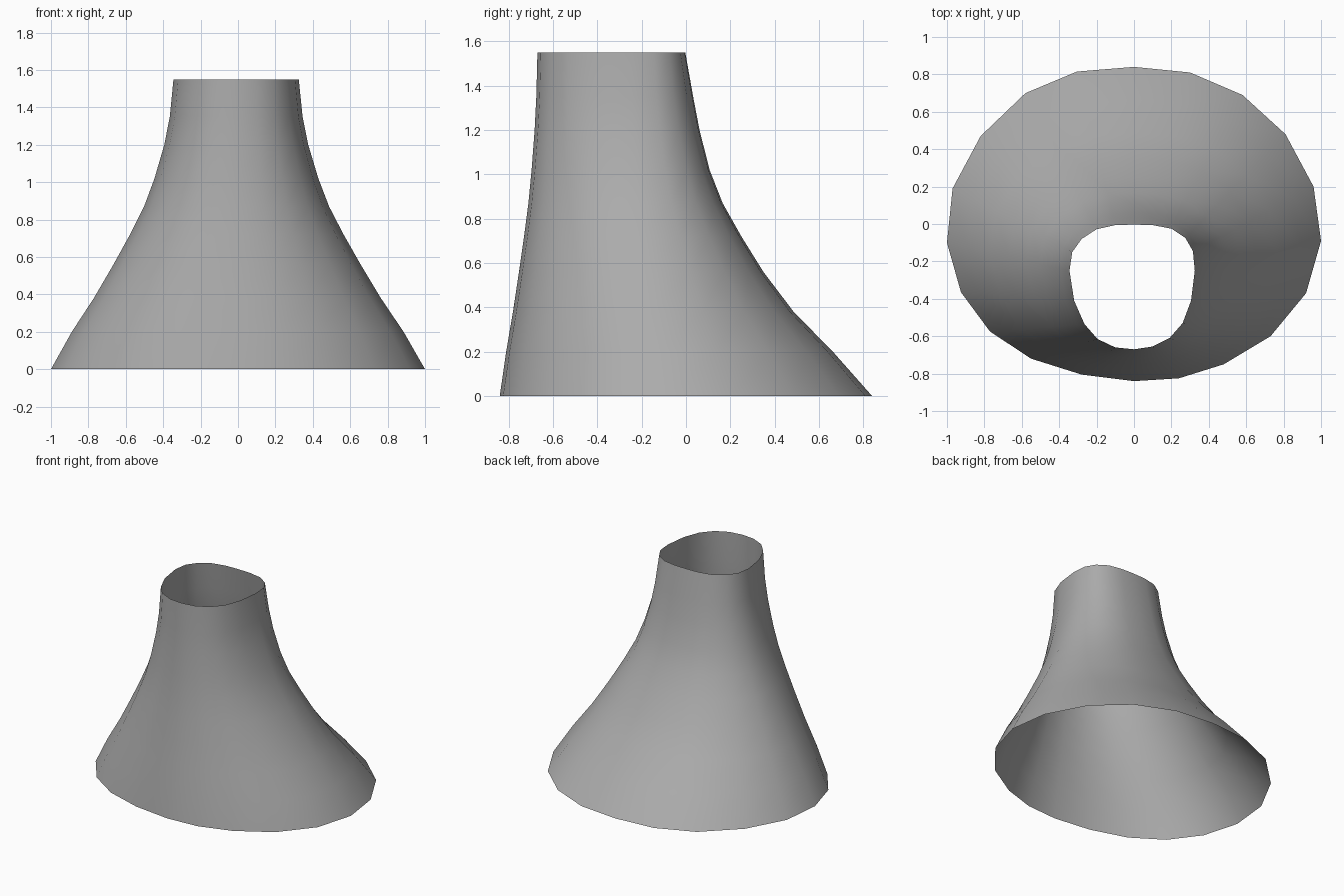
import bpy, bmesh

if "Cube" in bpy.data.objects:
    bpy.data.objects.remove(bpy.data.objects["Cube"])

# Base outline and collar outline, matched point for point (clockwise from the back)
base = [(0, .84), (.30, .81), (.58, .69), (.81, .48), (.96, .20), (1, -.09), (.92, -.37),
        (.73, -.60), (.48, -.75), (.24, -.825), (0, -.84), (-.28, -.805), (-.55, -.72),
        (-.77, -.575), (-.925, -.365), (-1, -.10), (-.97, .19), (-.82, .47), (-.58, .70), (-.305, .815)]
collar = [(0, -.003), (.10, -.006), (.20, -.025), (.275, -.075), (.315, -.145), (.325, -.25), (.305, -.41),
          (.26, -.53), (.19, -.61), (.10, -.655), (0, -.67), (-.10, -.66), (-.195, -.615),
          (-.265, -.535), (-.32, -.41), (-.345, -.25), (-.33, -.15), (-.28, -.08), (-.20, -.028), (-.10, -.006)]

# Flare profile: height, spread at the sides/front, spread at the back (1 = base, 0 = collar)
profile = [(0, 1, 1), (.2, .83, .79), (.38, .65, .58), (.56, .49, .418), (.72, .355, .30),
           (.87, .24, .20), (1.02, .155, .13), (1.2, .075, .076), (1.35, .03, .042), (1.55, 0, 0)]

# Loft the open shell ring by ring
bm = bmesh.new()
rings = []
for z, side, back in profile:
    ring = []
    for (bx, by), (cx, cy) in zip(base, collar):
        w = max(0, by / .84)
        t = side + (back - side) * w
        ring.append(bm.verts.new((cx + (bx - cx) * t, cy + (by - cy) * t, z)))
    rings.append(ring)
n = len(base)
for lo, hi in zip(rings, rings[1:]):
    for i in range(n):
        j = (i + 1) % n
        bm.faces.new((lo[j], lo[i], hi[i], hi[j]))
for f in bm.faces:
    f.smooth = True

mesh = bpy.data.meshes.new("flared_skirt")
bm.to_mesh(mesh)
bm.free()
skirt = bpy.data.objects.new("flared_skirt", mesh)
bpy.context.collection.objects.link(skirt)

# Darker grey surface
grey = bpy.data.materials.new("dark_grey")
grey.diffuse_color = (.41, .41, .41, 1)
grey.use_nodes = True
grey.node_tree.nodes["Principled BSDF"].inputs["Base Color"].default_value = grey.diffuse_color
mesh.materials.append(grey)
